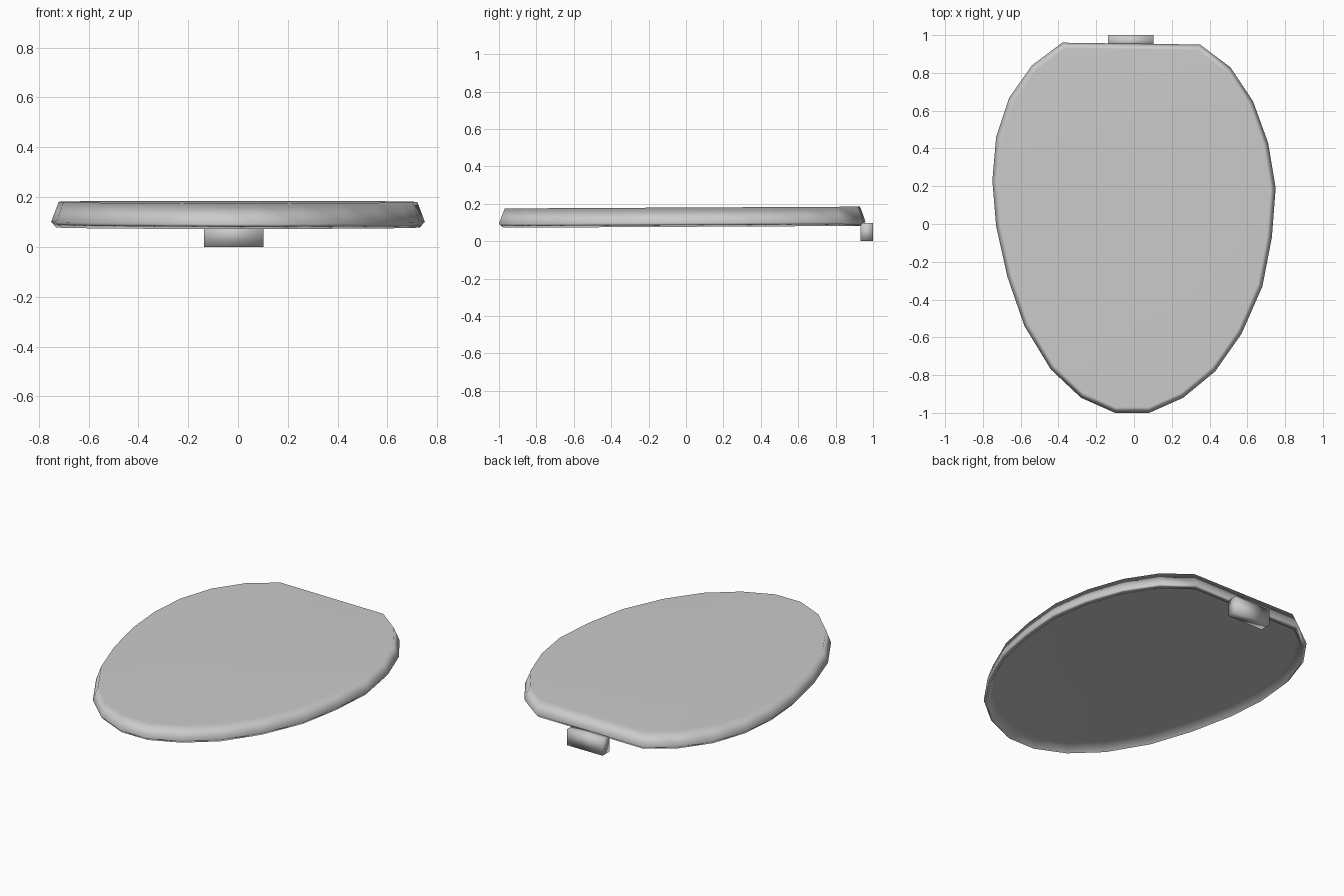
import bpy
import bmesh

default = bpy.data.objects.get("Cube")
if default:
    bpy.data.objects.remove(default, do_unlink=True)

# Single plain grey plastic
grey = bpy.data.materials.new("light_grey_plastic")
grey.use_nodes = True
color = (0.6, 0.6, 0.6, 1)
grey.diffuse_color = color
grey.node_tree.nodes["Principled BSDF"].inputs["Base Color"].default_value = color


def finish(name, bm):
    """Turn a bmesh into a smooth-shaded object."""
    bmesh.ops.recalc_face_normals(bm, faces=bm.faces)
    for face in bm.faces:
        face.smooth = True
    mesh = bpy.data.meshes.new(name)
    bm.to_mesh(mesh)
    bm.free()
    mesh.materials.append(grey)
    obj = bpy.data.objects.new(name, mesh)
    bpy.context.collection.objects.link(obj)
    return obj


# Egg-shaped lid outline, flat across the back
outline = [
    (-.38, .96), (-.54, .84), (-.66, .67), (-.73, .46), (-.75, .23), (-.73, -.01),
    (-.67, -.28), (-.58, -.54), (-.44, -.77), (-.28, -.92), (-.10, -1), (.08, -1),
    (.26, -.92), (.43, -.78), (.57, -.58), (.68, -.33), (.73, -.07), (.75, .19),
    (.71, .43), (.63, .65), (.51, .83), (.35, .95),
]

# Wall section as (inset, height): top edge, widest line, bottom rim, recess
section = [(.03, .18), (0, .1), (.02, .077), (.05, .14)]


def ring(bm, inset, height):
    verts = []
    for x, y in outline:
        tilt = .005 * y
        verts.append(bm.verts.new((x * (1 - inset / .75), y * (1 - inset / .97), height + tilt)))
    return verts


# Lid: slab with a flat top and a recessed underside
bm = bmesh.new()
rings = [ring(bm, inset, height) for inset, height in section]
count = len(outline)
for upper, lower in zip(rings, rings[1:]):
    for i in range(count):
        j = (i + 1) % count
        bm.faces.new((upper[i], upper[j], lower[j], lower[i]))
bm.faces.new(rings[0])
bm.faces.new(rings[-1])
lid = finish("lid", bm)

# Keep the broad faces evenly shaded, with the rounding confined to the wall
weighted = lid.modifiers.new("even_faces", 'WEIGHTED_NORMAL')
weighted.mode = 'FACE_AREA'

# Hinge block hanging under the back edge
bm = bmesh.new()
bmesh.ops.create_cube(bm, size=1)
bmesh.ops.scale(bm, vec=(.24, .066, .097), verts=bm.verts)
hinge = finish("hinge_block", bm)
hinge.location = (-.017, .967, .0485)
